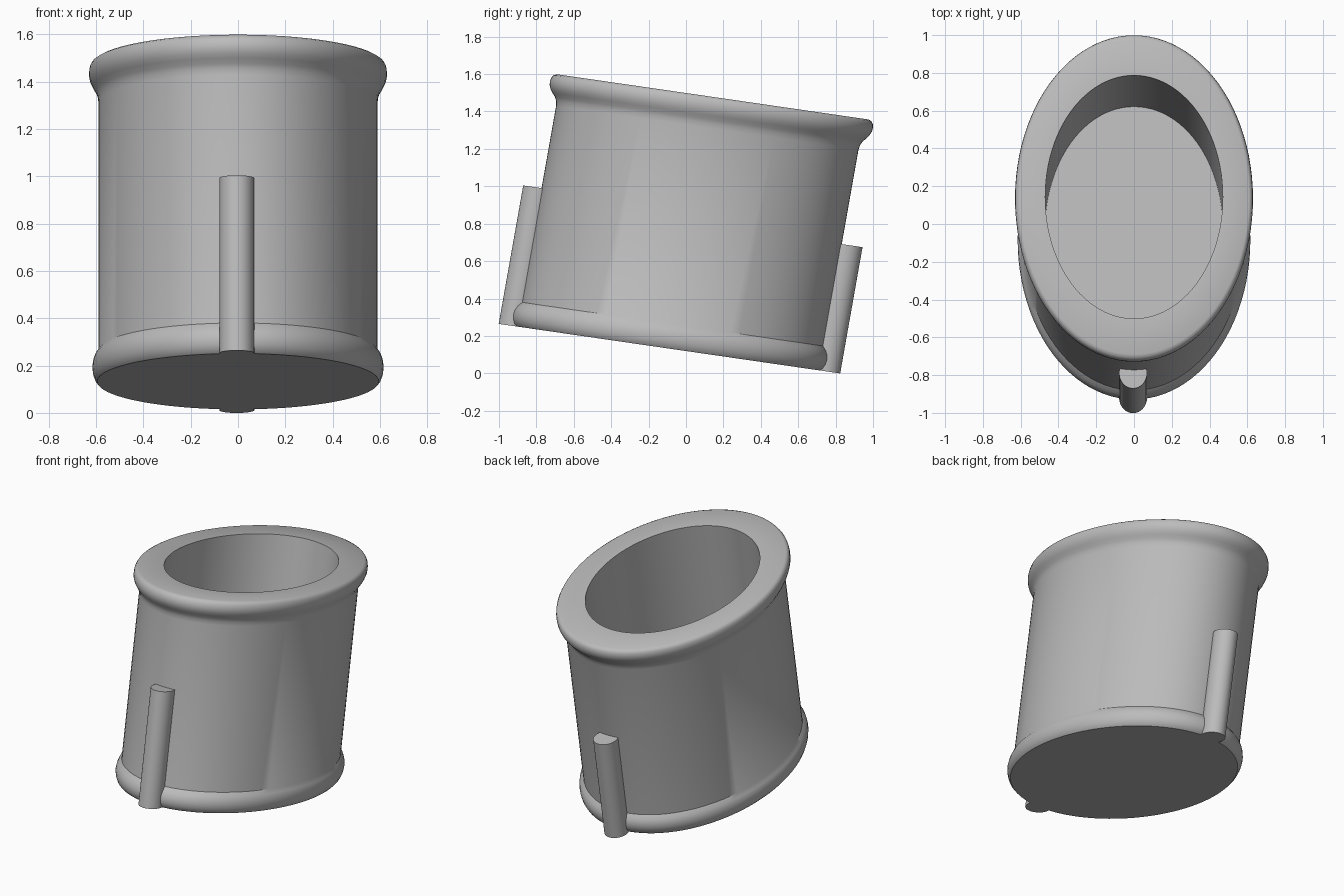
import bpy, bmesh, math
from mathutils import Matrix, Vector

default = bpy.data.objects.get("Cube")
if default:
    bpy.data.objects.remove(default, do_unlink=True)

# Single grey material
grey = bpy.data.materials.new("plain grey")
grey.use_nodes = True
colour = (0.5, 0.5, 0.5, 1)
grey.diffuse_color = colour
grey.node_tree.nodes["Principled BSDF"].inputs["Base Color"].default_value = colour

# Leaning frame: columns are side, depth, axis and origin
LEAN = Matrix(((1, 0, 0, 0),
               (0, 1, 0.177, -0.095),
               (0, -0.145, 1, 0.133),
               (0, 0, 0, 1)))
OVAL = Matrix.Diagonal((1, 1.37, 1, 1))


def finish(bm, name):
    bmesh.ops.recalc_face_normals(bm, faces=bm.faces)
    mesh = bpy.data.meshes.new(name)
    bm.to_mesh(mesh)
    bm.free()
    mesh.materials.append(grey)
    obj = bpy.data.objects.new(name, mesh)
    bpy.context.collection.objects.link(obj)
    bpy.ops.object.select_all(action='DESELECT')
    obj.select_set(True)
    bpy.context.view_layer.objects.active = obj
    bpy.ops.object.shade_smooth_by_angle(angle=math.radians(35))
    return obj


def lathe(name, profile, steps=96):
    bm = bmesh.new()
    verts = [bm.verts.new((r, 0, h)) for r, h in profile]
    edges = [bm.edges.new(pair) for pair in zip(verts, verts[1:])]
    bmesh.ops.spin(bm, geom=verts + edges, cent=(0, 0, 0), axis=(0, 0, 1),
                   angle=math.tau, steps=steps, use_merge=True)
    bmesh.ops.remove_doubles(bm, verts=bm.verts, dist=0.0001)
    bm.transform(LEAN @ OVAL)
    return finish(bm, name)


def pin(name, depth, height):
    bm = bmesh.new()
    bmesh.ops.create_cone(bm, cap_ends=True, segments=32, radius1=0.074,
                          radius2=0.074, depth=height)
    place = Matrix.Translation(Vector((-0.005, depth, height / 2)))
    bm.transform(LEAN @ place @ Matrix.Diagonal((1, 1.1, 1, 1)))
    return finish(bm, name)


# Hollow oval cup: base bead, wall, flared rim, bore and floor
base_bead = [(0, 0), (0.595, 0), (0.605, 0.012), (0.613, 0.035), (0.616, 0.06),
             (0.613, 0.085), (0.605, 0.108), (0.59, 0.13)]
rim = [(0.59, 1.18), (0.593, 1.205), (0.6, 1.225), (0.613, 1.245), (0.623, 1.265),
       (0.629, 1.285), (0.63, 1.305), (0.627, 1.325), (0.62, 1.338), (0.608, 1.345)]
bore = [(0.47, 1.345), (0.47, 0.41), (0, 0.41)]
lathe("oval_cup", base_bead + rim + bore)

# Mounting pins on the front and back of the wall
pin("front_pin", -0.825, 0.74)
pin("back_pin", 0.838, 0.675)
